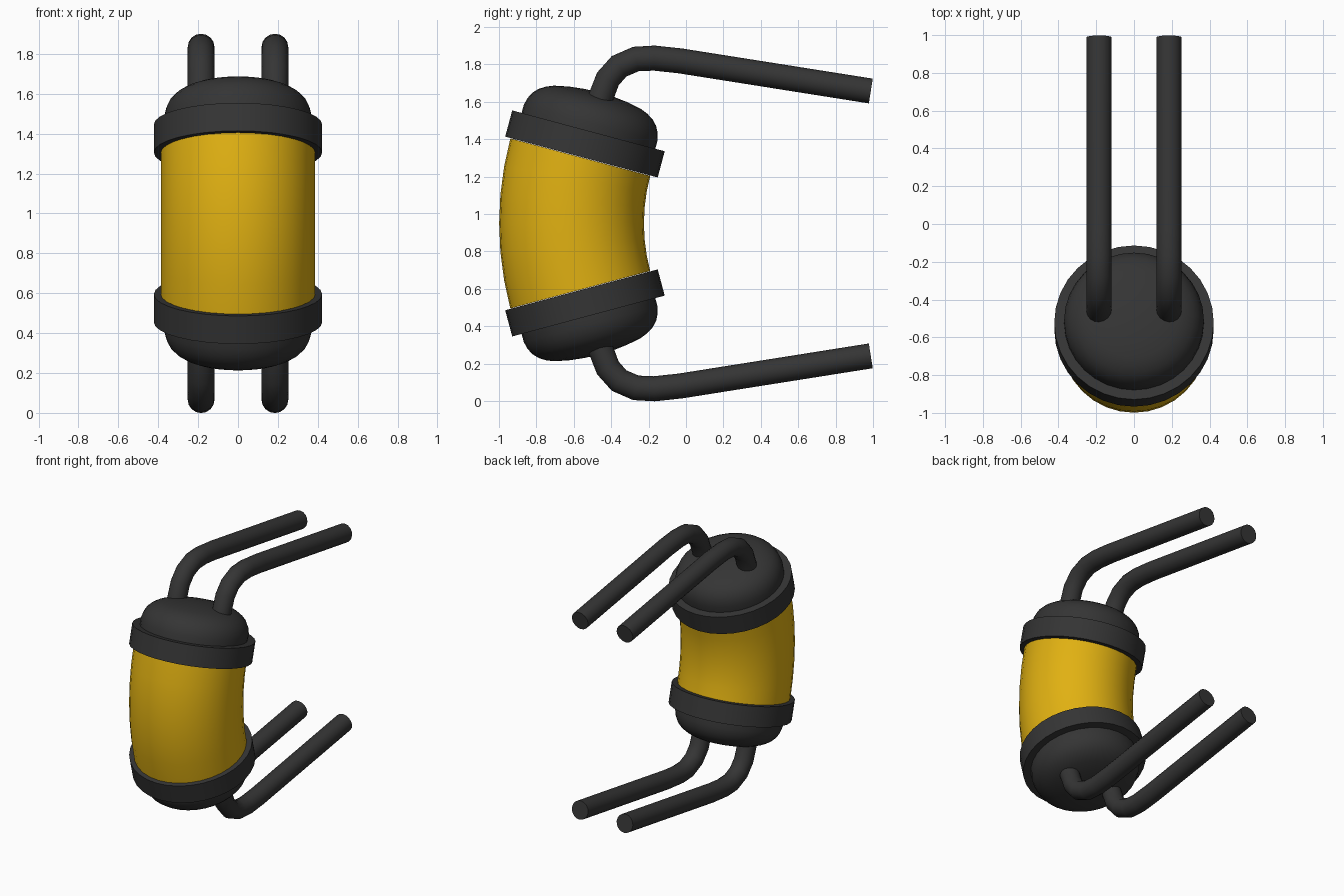
import bpy, bmesh
from math import sin, cos, pi, radians, atan2

if "Cube" in bpy.data.objects:
    bpy.data.objects.remove(bpy.data.objects["Cube"])

MID = 0.95                 # mirror height of the whole model
TILT = radians(15)         # lean of the end caps


def material(name, rgb):
    m = bpy.data.materials.new(name)
    m.diffuse_color = (*rgb, 1)
    m.use_nodes = True
    m.node_tree.nodes["Principled BSDF"].inputs["Base Color"].default_value = m.diffuse_color
    return m


DARK = material("dark_rubber", (0.035, 0.035, 0.035))
YELLOW = material("yellow_shell", (0.75, 0.44, 0.006))


def loft(name, rings, sides, mat, x=0, flip=False, caps=False):
    """Skin round rings (y, z, tilt, radius); flip mirrors about MID."""
    bm = bmesh.new()
    loops = []
    for y, z, t, r in rings:
        loop = []
        for i in range(sides):
            a = 2 * pi * i / sides
            pz = z - r * sin(a) * sin(t)
            loop.append(bm.verts.new((x + r * cos(a), y + r * sin(a) * cos(t),
                                      2 * MID - pz if flip else pz)))
        loops.append(loop)
    for a, b in zip(loops, loops[1:]):
        for i in range(sides):
            j = (i + 1) % sides
            bm.faces.new((a[i], a[j], b[j], b[i]))
    if caps:
        bm.faces.new(loops[0])
        bm.faces.new(loops[-1])
    bmesh.ops.remove_doubles(bm, verts=bm.verts[:], dist=1e-5)
    bmesh.ops.recalc_face_normals(bm, faces=bm.faces[:])
    me = bpy.data.meshes.new(name)
    bm.to_mesh(me)
    bm.free()
    me.materials.append(mat)
    ob = bpy.data.objects.new(name, me)
    bpy.context.collection.objects.link(ob)
    bpy.ops.object.select_all(action='DESELECT')
    ob.select_set(True)
    bpy.context.view_layer.objects.active = ob
    bpy.ops.object.shade_smooth_by_angle(angle=radians(40))


def along(profile):
    """Rings (height, radius) stacked on the tilted cap axis."""
    return [(-0.559 + h * sin(TILT), 1.305 + h * cos(TILT), TILT, r) for h, r in profile]


# bent yellow body
R = 1.37
body = []
for k in range(-3, 4):
    a = TILT * k / 3
    body.append((-0.612 + R * (1 - cos(a)), MID + R * sin(a), a, 0.387))
loft("bent_body", body, 32, YELLOW)

collar = along([(0, 0.36), (0, 0.422), (0.145, 0.422), (0.145, 0.34)])
dome = along([(0.14, 0.37), (0.19, 0.37), (0.23, 0.36), (0.265, 0.342), (0.293, 0.315),
              (0.315, 0.28), (0.331, 0.24), (0.347, 0.16), (0.356, 0.08), (0.359, 0)])

# bent rod centre line, with ring tilt from neighbouring points
path = [(-0.49, 1.53), (-0.455, 1.625), (-0.418, 1.722), (-0.358, 1.79),
        (-0.268, 1.829), (-0.17, 1.834), (-0.03, 1.819), (0.988, 1.658)]
rod = []
for i, (y, z) in enumerate(path):
    p, q = path[max(i - 1, 0)], path[min(i + 1, len(path) - 1)]
    rod.append((y, z, atan2(q[0] - p[0], q[1] - p[1]), 0.067))

# end caps and rod pairs, top and bottom
for end, flip in (("top", False), ("bottom", True)):
    loft(end + "_collar", collar, 32, DARK, flip=flip)
    loft(end + "_dome", dome, 32, DARK, flip=flip)
    for side, x in (("left", -0.185), ("right", 0.185)):
        loft(f"{end}_{side}_rod", rod, 16, DARK, x=x, flip=flip, caps=True)
